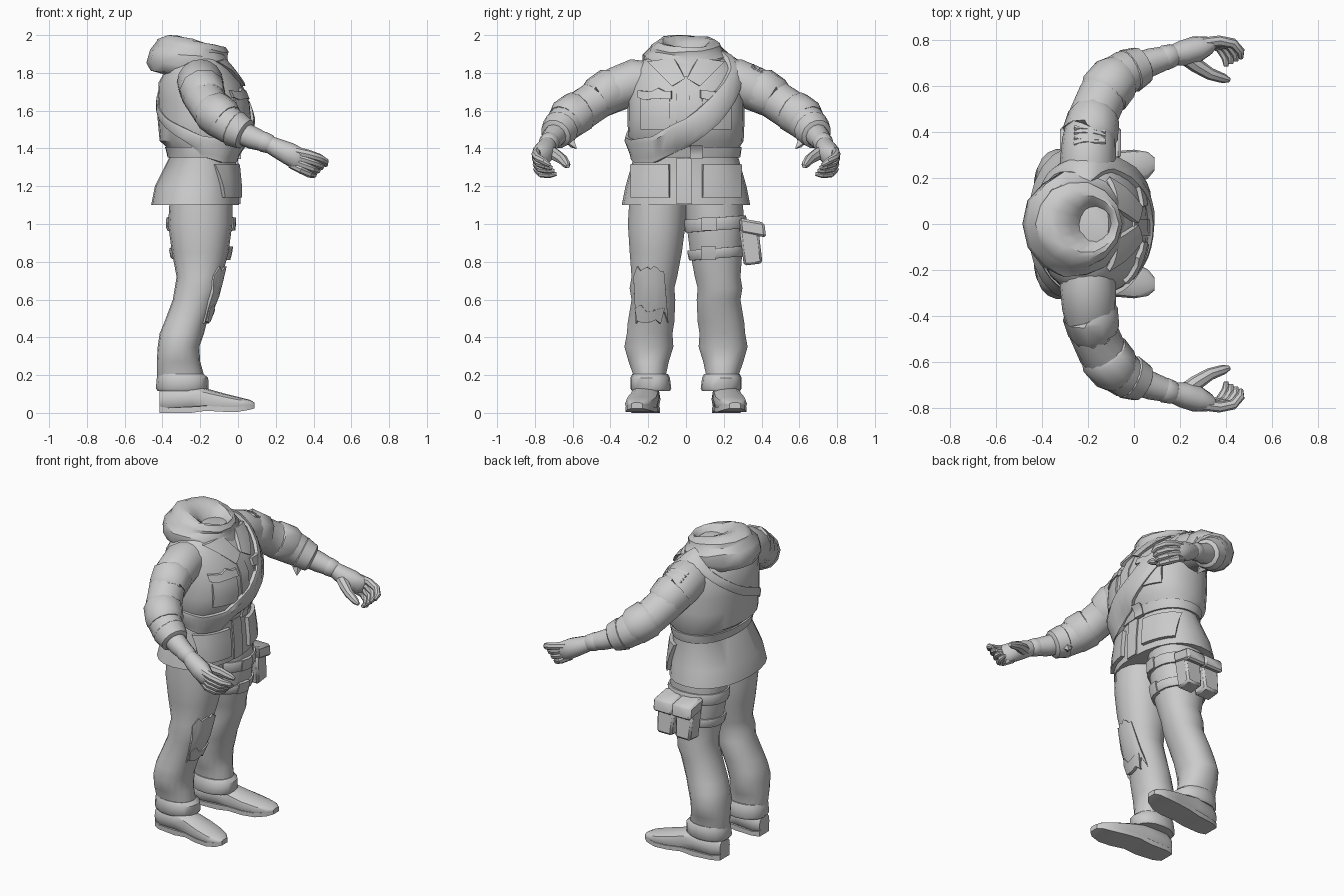
import bpy, bmesh, math, random
from mathutils import Vector, Matrix

if "Cube" in bpy.data.objects:
    bpy.data.objects.remove(bpy.data.objects["Cube"])

random.seed(4)
cloth = bpy.data.materials.new("plain grey")
cloth.diffuse_color = (0.6, 0.6, 0.6, 1)
cloth.use_nodes = True
cloth.node_tree.nodes["Principled BSDF"].inputs["Base Color"].default_value = cloth.diffuse_color


def finish(name, bm):
    bmesh.ops.recalc_face_normals(bm, faces=bm.faces)
    me = bpy.data.meshes.new(name)
    bm.to_mesh(me)
    bm.free()
    me.materials.append(cloth)
    ob = bpy.data.objects.new(name, me)
    bpy.context.collection.objects.link(ob)
    return ob


def loft(name, rings, loop=False):
    """Skin a list of point rings; cap the ends or join them into a loop."""
    bm = bmesh.new()
    vs = [[bm.verts.new(p) for p in r] for r in rings]
    n = len(vs[0])
    for i in range(len(vs) if loop else len(vs) - 1):
        a, b = vs[i], vs[(i + 1) % len(vs)]
        for j in range(n):
            k = (j + 1) % n
            bm.faces.new((a[j], a[k], b[k], b[j]))
    if not loop:
        bm.faces.new(vs[0])
        bm.faces.new(vs[-1])
    return finish(name, bm)


def tube(name, path, n=12, s=1, fat=1):
    """Tube through (x, y, z, horizontal radius, vertical radius)."""
    pts = [Vector((p[0], p[1] * s, p[2])) for p in path]
    rings = []
    for i, c in enumerate(pts):
        t = (pts[min(i + 1, len(pts) - 1)] - pts[max(i - 1, 0)]).normalized()
        h = t.cross(Vector((0, 0, 1))).normalized()
        v = h.cross(t)
        rh, rv = path[i][3] * fat, path[i][-1] * fat
        rings.append([c + h * rh * math.cos(a) + v * rv * math.sin(a)
                      for a in (2 * math.pi * k / n for k in range(n))])
    return loft(name, rings)


def interp(table, t):
    if t <= table[0][0]:
        return table[0][1:]
    for a, b in zip(table, table[1:]):
        if t <= b[0]:
            f = (t - a[0]) / (b[0] - a[0])
            return [p + (q - p) * f for p, q in zip(a[1:], b[1:])]
    return table[-1][1:]


class Body:
    """Stack of rounded sections (z, x min, x max, y min, y max)."""
    def __init__(self, table, e):
        self.t, self.e = sorted(table), e

    def point(self, th, z, off=0.0):
        x0, x1, y0, y1 = interp(self.t, z)
        c, d = math.cos(th), math.sin(th)
        p = lambda u: math.copysign(abs(u) ** (2 / self.e), u)
        return Vector(((x0 + x1) / 2 + ((x1 - x0) / 2 + off) * p(c),
                       (y0 + y1) / 2 + ((y1 - y0) / 2 + off) * p(d), z))

    def front(self, y, z, off):
        y0, y1 = interp(self.t, z)[2:]
        u = max(-1, min(1, (y - (y0 + y1) / 2) / ((y1 - y0) / 2)))
        return self.point(math.asin(math.copysign(abs(u) ** (self.e / 2), u)), z, off)

    def build(self, name, n=20):
        return loft(name, [[self.point(2 * math.pi * k / n, r[0]) for k in range(n)]
                           for r in self.t])

    def band(self, name, zf, hf, of, n=36):
        """Strap all the way round at height zf, half width hf, thickness of."""
        rings = []
        for k in range(n):
            th = 2 * math.pi * k / n
            z, h, off = zf(th), hf(th), of(th)
            up = off * max(0, min(1, (z - 1.75) / 0.1))
            rings.append([self.point(th, z + a * h, o) + Vector((0, 0, up if o > 0 else 0))
                          for o, a in ((-.02, -1), (off * .7, -1), (off, -.6),
                                       (off, .6), (off * .7, 1), (-.02, 1))])
        return loft(name, rings, True)

    def patch(self, name, corners, off, n=5, jag=0):
        """Plate on the front; corners (y, z): low left, low right, top right, top left."""
        a, b, c, d = [Vector(p) for p in corners]
        rings = []
        for i in range(n + 1):
            u = i / n
            lo, hi = a.lerp(b, u), d.lerp(c, u)
            lo.y += random.uniform(-jag, jag)
            hi.y += random.uniform(-jag, jag)
            rings.append([self.front(*lo, -.01), self.front(*lo, off),
                          self.front(*lo.lerp(hi, .33), off), self.front(*lo.lerp(hi, .67), off),
                          self.front(*hi, off), self.front(*hi, -.01)])
        return loft(name, rings)


# jacket
jacket = Body([(z, a, b, -y, y) for z, a, b, y in (
    (1.10, -.46, .005, .34), (1.20, -.44, .005, .32), (1.36, -.36, -.01, .275),
    (1.40, -.37, 0, .28), (1.44, -.415, .045, .305), (1.55, -.425, .065, .31),
    (1.65, -.425, .055, .31), (1.75, -.42, .015, .30), (1.82, -.38, -.035, .28),
    (1.87, -.34, -.075, .22), (1.91, -.30, -.11, .13))], 2.25)
jacket.build("jacket", 24)
jacket.band("belt", lambda t: 1.38, lambda t: .027, lambda t: .014)
jacket.patch("belt_buckle", [(.02, 1.345), (.08, 1.345), (.08, 1.415), (.02, 1.415)], .024, 2)
jacket.patch("lower_placket", [(-.05, 1.105), (.03, 1.105), (.03, 1.35), (-.05, 1.35)], .008, 2)
jacket.patch("upper_placket", [(-.05, 1.42), (.02, 1.42), (.02, 1.78), (-.05, 1.78)], .008, 2)

# jacket pockets with flaps
for s, side in ((1, "left"), (-1, "right")):
    box = lambda a, z0, b, z1: [(s * a, z0), (s * b, z0), (s * b, z1), (s * a, z1)]
    jacket.patch(side + "_hip_pocket", box(.085, 1.14, .275, 1.315), .022)
    jacket.patch(side + "_chest_pocket", box(.085, 1.50, .235, 1.70), .009)
    jacket.patch(side + "_chest_flap", box(.075, 1.665, .245, 1.71), .016, jag=.01)
    jacket.patch(side + "_lapel", [(s * .005, 1.77), (s * .07, 1.73),
                                   (s * .19, 1.86), (s * .06, 1.88)], .02, 4)

# padded sash from the left shoulder to the right waist
sash = [(-90, 1.41, .055, .02), (-60, 1.385, .06, .036), (-30, 1.395, .068, .034),
        (0, 1.48, .078, .028), (30, 1.625, .09, .026), (50, 1.73, .085, .024),
        (70, 1.81, .065, .026), (90, 1.86, .04, .026), (110, 1.85, .035, .018),
        (140, 1.76, .03, .01), (180, 1.63, .028, .009), (220, 1.53, .028, .009),
        (250, 1.47, .035, .012), (270, 1.41, .055, .02)]
around = lambda t: interp(sash, (math.degrees(t) + 90) % 360 - 90)
jacket.band("sash", lambda t: around(t)[0], lambda t: around(t)[1], lambda t: around(t)[2], 48)

# draped hood leaning forward, with a sunken neck opening
rings = []
for cx, rx, ry, z, tilt in (
        (-.24, .15, .18, 1.77, .02), (-.265, .195, .205, 1.79, .02),
        (-.26, .22, .23, 1.84, .02), (-.255, .21, .23, 1.895, .03),
        (-.245, .185, .195, 1.925, .035), (-.24, .185, .185, 1.945, .035),
        (-.225, .16, .15, 1.965, .035), (-.205, .13, .125, 1.965, .035),
        (-.185, .09, .09, 1.935, .03), (-.17, .06, .065, 1.89, .01)):
    ring = []
    for k in range(14):
        a = 2 * math.pi * k / 14
        w = 1 + random.uniform(-.03, .03)
        ring.append((cx + rx * w * math.cos(a), ry * w * math.sin(a),
                     min(2, z - tilt * math.cos(a) + random.uniform(-.008, .008))))
    rings.append(ring)
rings[6][7] = (-.36, 0, 2.0)
loft("hood", rings)

# trousers, cuffs and shoes
leg = [(.13, -.41, -.19, .10, .28), (.20, -.43, -.18, .105, .28), (.27, -.43, -.20, .09, .305),
       (.35, -.425, -.205, .065, .328), (.42, -.415, -.18, .07, .315), (.48, -.39, -.165, .06, .31),
       (.60, -.345, -.115, .055, .29), (.66, -.335, -.095, .06, .30), (.72, -.325, -.085, .045, .29),
       (.85, -.35, -.05, .02, .30), (1.0, -.37, -.03, -.0, .31), (1.16, -.36, -.03, -.01, .30)]
cuff = [(.115, -.425, -.165, .085, .285), (.13, -.435, -.155, .078, .295),
        (.185, -.43, -.158, .085, .295), (.205, -.425, -.18, .095, .285)]
shoe = [(-.415, .20, .05, .012, .12), (-.37, .205, .07, .005, .14), (-.25, .215, .076, .01, .15),
        (-.17, .22, .078, .015, .13), (-.08, .232, .084, .01, .105), (0, .245, .078, .01, .085),
        (.06, .255, .058, .02, .07), (.088, .26, .03, .028, .055)]
legs = {}
for s, side in ((1, "left"), (-1, "right")):
    flip = lambda t: [(z, a, b, *sorted((s * c, s * d))) for z, a, b, c, d in t]
    legs[s] = Body(flip(leg), 2.15)
    legs[s].build(side + "_trouser_leg", 18)
    Body(flip(cuff), 2.2).build(side + "_trouser_cuff", 16)
    upper, sole = [], []
    for x, cy, w, z0, z1 in shoe:
        pr = lambda u: math.copysign(abs(u) ** .75, u)
        upper.append([(x, s * (cy + w * pr(math.cos(a))), (z0 + z1) / 2 + (z1 - z0) / 2 * pr(math.sin(a)))
                      for a in (math.pi * k / 6 for k in range(12))])
        lift = 0 if x < -.24 else z0 - .004
        sole.append([(x, s * (cy + i * w * .97), z)
                     for i, z in ((-1, lift), (1, lift), (1, z0 + .022), (-1, z0 + .022))])
    loft(side + "_shoe", upper)
    loft(side + "_sole", sole)

# torn knee cloth on the right leg
legs[-1].patch("torn_knee", [(-.26, .50), (-.10, .51), (-.12, .74), (-.27, .75)], .01, 9, .04)
legs[-1].patch("torn_flap", [(-.25, .47), (-.14, .48), (-.12, .54), (-.26, .56)], .018, 5, .02)

# thigh straps and pouches on the left leg
for z, h in ((.845, .027), (1.0, .034)):
    legs[1].band("thigh_strap", lambda t: z + .012 * math.sin(t), lambda t: h, lambda t: .013, 24)
    legs[1].patch("strap_buckle", [(.09, z - .035), (.16, z - .035), (.16, z + .035), (.09, z + .035)], .02, 2)
for x in (-.255, -.125):
    for part, size, loc in (("thigh_pouch", (.125, .10, .21), (x, .343, .89)),
                            ("pouch_flap", (.135, .13, .08), (x, .35, 1.0))):
        bm = bmesh.new()
        bmesh.ops.create_cube(bm, size=1)
        bmesh.ops.scale(bm, vec=size, verts=bm.verts)
        for v in bm.verts:
            if part == "pouch_flap" and v.co.y > 0:
                v.co.z -= .04
            elif part == "thigh_pouch" and v.co.z < 0:
                v.co.x *= .85
        bmesh.ops.bevel(bm, geom=bm.edges[:], offset=.012, segments=1, affect='EDGES')
        bmesh.ops.transform(bm, matrix=Matrix.Translation(loc) @ Matrix.Rotation(.12, 4, 'X'), verts=bm.verts)
        finish(part, bm)

# sleeves, forearms and hands
for s, side in ((1, "left"), (-1, "right")):
    tube(side + "_sleeve", [(-.20, .18, 1.75, .115), (-.20, .27, 1.752, .13), (-.195, .36, 1.717, .125),
                            (-.18, .46, 1.665, .113), (-.14, .55, 1.605, .113), (-.09, .62, 1.555, .112),
                            (-.03, .665, 1.51, .10), (.02, .685, 1.48, .085)], 16, s, .94)
    tube(side + "_arm_pocket", [(-.193, .385, 1.715, .115), (-.19, .39, 1.713, .126),
                                (-.175, .465, 1.67, .117), (-.173, .47, 1.665, .105)], 10, s, .97)
    tube(side + "_elbow_roll", [(-.14, .555, 1.605, .105), (-.13, .57, 1.595, .118),
                                (-.08, .63, 1.555, .115), (-.06, .645, 1.54, .10)], 12, s, .97)
    tube(side + "_rolled_sleeve", [(-.03, .66, 1.51, .088), (-.02, .665, 1.505, .102),
                                   (.035, .69, 1.475, .086), (.045, .695, 1.47, .065)], 14, s, .97)
    tube(side + "_sleeve_tatter", [(-.02, .62, 1.45, .03), (.0, .60, 1.42, .02), (.01, .58, 1.40, .003)], 4, s)
    tube(side + "_forearm", [(0, .675, 1.49, .065), (.08, .705, 1.455, .06), (.165, .73, 1.425, .047)], 12, s)
    tube(side + "_glove_cuff", [(.12, .717, 1.44, .05), (.135, .722, 1.435, .055),
                                (.17, .733, 1.422, .05), (.18, .735, 1.418, .042)], 12, s)
    tube(side + "_palm", [(.16, .73, 1.425, .043, .045), (.21, .742, 1.40, .055, .052),
                          (.27, .758, 1.372, .058, .06), (.32, .775, 1.345, .042, .06),
                          (.345, .782, 1.337, .02, .05)], 12, s)
    for i in range(4):
        f = i / 3
        m = lambda a, b: a + (b - a) * f
        tube(side + "_finger", [(m(.30, .28), m(.785, .765), m(1.385, 1.32), .025),
                                (m(.37, .335), m(.795, .785), m(1.37, 1.29), .024),
                                (m(.43, .375), m(.785, .765), m(1.35, 1.267), .022),
                                (m(.463, .40), m(.75, .72), m(1.33, 1.262), .019),
                                (m(.465, .40), m(.72, .685), m(1.31, 1.265), .010)], 8, s)
    tube(side + "_thumb", [(.21, .735, 1.39, .036), (.27, .69, 1.365, .033), (.33, .652, 1.34, .027),
                           (.39, .632, 1.315, .021), (.415, .625, 1.305, .010)], 8, s)

# frayed patch on the left shoulder
for i in range(4):
    y = .355 + i * .018
    tube("frayed_patch", [(-.26 + .045 * k, y + random.uniform(-.01, .01),
                           1.845 - .5 * (y - .355) - .01 * abs(k - 1.5), .009, .006)
                          for k in range(4)], 4)

# soft shading with crisp edges
for ob in bpy.context.scene.objects:
    ob.select_set(True)
    bpy.context.view_layer.objects.active = ob
bpy.ops.object.shade_smooth_by_angle(angle=math.radians(38))
